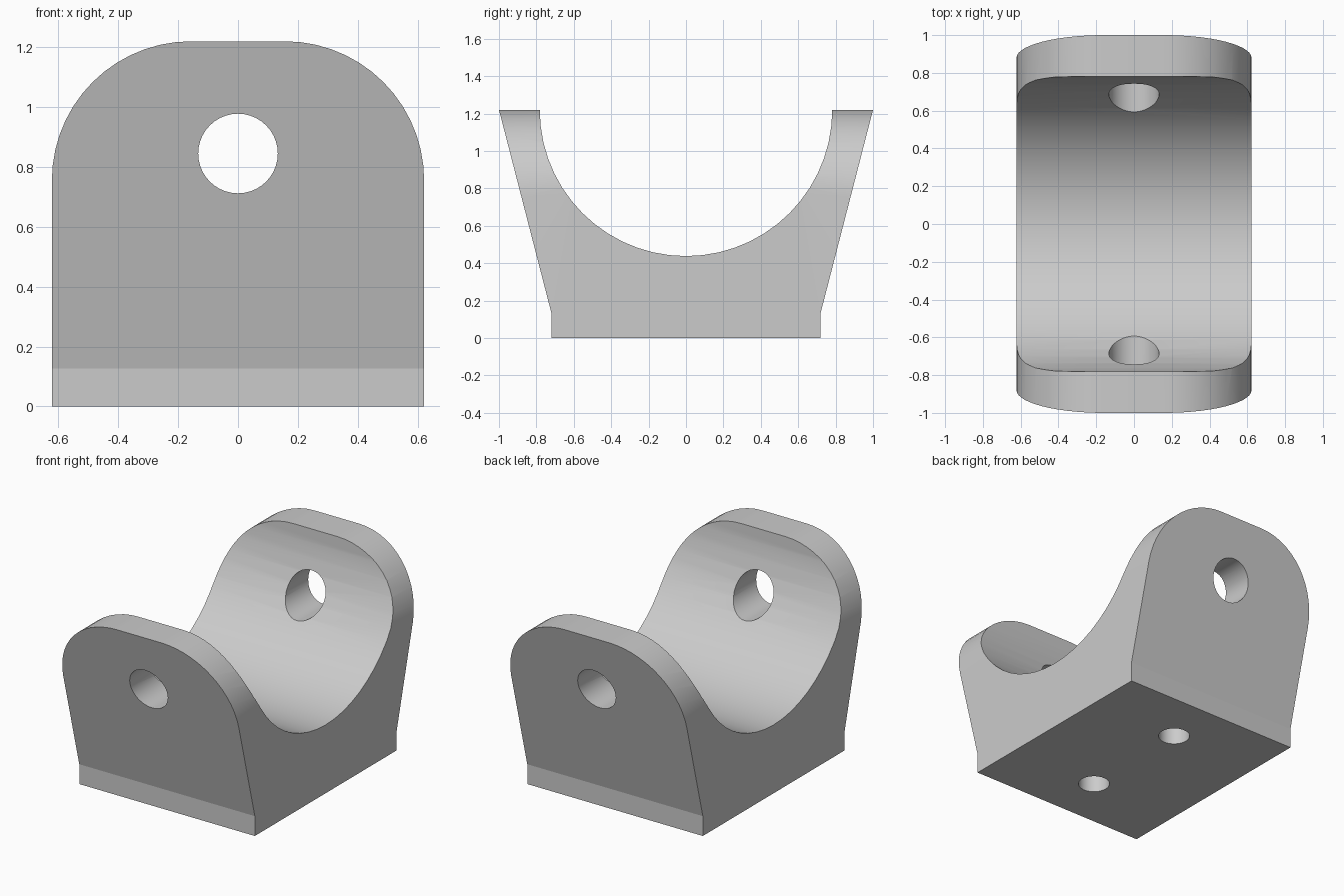
import bpy, bmesh
from math import sin, cos, pi, radians

if "Cube" in bpy.data.objects:
    bpy.data.objects.remove(bpy.data.objects["Cube"])

HALF_W, TOP, ARC_R, CORNER_R = 0.622, 1.22, 0.782, 0.465


def prism(name, points):
    """Solid made by extruding a closed flat outline (two lists: start cap, end cap)."""
    start, end = points
    bm = bmesh.new()
    a = [bm.verts.new(p) for p in start]
    b = [bm.verts.new(p) for p in end]
    bm.faces.new(a)
    bm.faces.new(b[::-1])
    for i in range(len(a)):
        j = (i + 1) % len(a)
        bm.faces.new((a[i], b[i], b[j], a[j]))
    bmesh.ops.recalc_face_normals(bm, faces=bm.faces)
    mesh = bpy.data.meshes.new(name)
    bm.to_mesh(mesh)
    bm.free()
    obj = bpy.data.objects.new(name, mesh)
    bpy.context.collection.objects.link(obj)
    return obj


def along_x(outline, d):
    return [[(s * d, u, v) for u, v in outline] for s in (-1, 1)]


def along_y(outline, d):
    return [[(u, s * d, v) for u, v in outline] for s in (-1, 1)]


def combine(target, tool, operation):
    mod = target.modifiers.new(operation.lower(), 'BOOLEAN')
    mod.object, mod.operation, mod.solver = tool, operation, 'EXACT'
    bpy.context.view_layer.objects.active = target
    bpy.ops.object.modifier_apply(modifier=mod.name)
    bpy.data.objects.remove(tool, do_unlink=True)


def arc(cu, cv, r, a0, a1, n):
    return [(cu + r * cos(a0 + (a1 - a0) * i / n), cv + r * sin(a0 + (a1 - a0) * i / n))
            for i in range(n + 1)]


# Cradle: flared side profile with a half-round trough
side = [(-0.718, 0), (0.718, 0), (0.718, 0.127), (1, TOP)]
side += arc(0, TOP, ARC_R, 0, -pi, 28) + [(-1, TOP), (-0.718, 0.127)]
bracket = prism("cradle_bracket", along_x(side, HALF_W))

# Round the upper corners of both ears
cx, cz = HALF_W - CORNER_R, TOP - CORNER_R
front = [(-HALF_W - 0.1, cz), (-HALF_W - 0.1, TOP + 0.1), (0, TOP + 0.1)]
for s in (-1, 1):
    corner = [(s * (cx + CORNER_R), cz)]
    corner = [(s * u, v) for u, v in arc(cx, cz, CORNER_R, 0, pi / 2, 14)]
    corner += [(s * cx, TOP + 0.1), (s * (HALF_W + 0.1), TOP + 0.1), (s * (HALF_W + 0.1), cz)]
    combine(bracket, prism("corner_cutter", along_y(corner, 1.2)), 'DIFFERENCE')

# Pivot hole through both ears
hole = arc(0, 0.845, 0.133, 0, 2 * pi, 40)[:-1]
combine(bracket, prism("pivot_cutter", along_y(hole, 1.2)), 'DIFFERENCE')

# Blind screw holes in the underside
for y in (-0.374, 0.374):
    bpy.ops.mesh.primitive_cylinder_add(vertices=32, radius=0.093, depth=0.5, location=(0, y, 0))
    combine(bracket, bpy.context.object, 'DIFFERENCE')

# Smooth curved walls, keep edges sharp
bpy.ops.object.select_all(action='DESELECT')
bracket.select_set(True)
bpy.context.view_layer.objects.active = bracket
bpy.ops.object.shade_smooth_by_angle(angle=radians(14))
